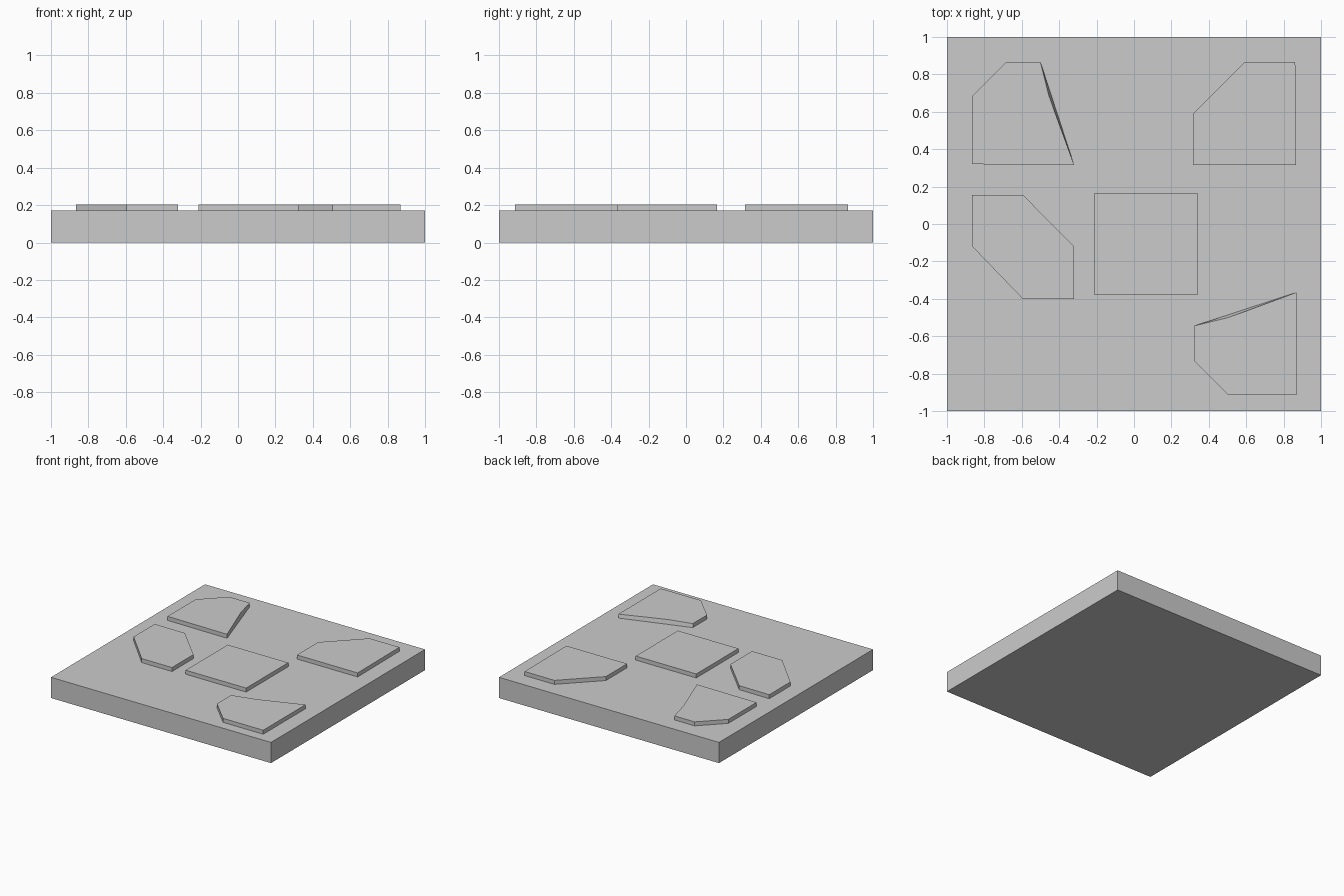
import bpy
import bmesh

if "Cube" in bpy.data.objects:
    bpy.data.objects.remove(bpy.data.objects["Cube"])

BASE_TOP = 0.17
PLATE_TOP = 0.203


def prism(name, bottom, z0, z1, top=None):
    """Closed prism from a counter-clockwise outline; top may differ slightly."""
    top = top or bottom
    n = len(bottom)
    bm = bmesh.new()
    lo = [bm.verts.new((x, y, z0)) for x, y in bottom]
    hi = [bm.verts.new((x, y, z1)) for x, y in top]
    bm.faces.new(lo[::-1])
    bm.faces.new(hi)
    for i in range(n):
        j = (i + 1) % n
        bm.faces.new((lo[i], lo[j], hi[j], hi[i]))
    bmesh.ops.recalc_face_normals(bm, faces=bm.faces)
    mesh = bpy.data.meshes.new(name)
    bm.to_mesh(mesh)
    bm.free()
    obj = bpy.data.objects.new(name, mesh)
    bpy.context.collection.objects.link(obj)
    return obj


# Square slab
prism("base_slab", [(-1, -1), (1, -1), (1, 1), (-1, 1)], 0, BASE_TOP)

# Plain raised plates
plates = {
    "square_plate": [(-0.21, -0.38), (0.34, -0.38), (0.34, 0.167), (-0.21, 0.167)],
    "chamfered_plate": [(0.315, 0.315), (0.867, 0.315), (0.862, 0.865),
                        (0.59, 0.865), (0.315, 0.59)],
    "hexagon_plate": [(-0.865, -0.12), (-0.595, -0.4), (-0.32, -0.4),
                      (-0.32, -0.12), (-0.59, 0.152), (-0.865, 0.155)],
}
for name, outline in plates.items():
    prism(name, outline, BASE_TOP, PLATE_TOP)

# Pointed plates: the slanted side bends slightly inward at the top
pointed = {
    "back_pointed_plate": ([(-0.5, 0.865), (-0.685, 0.865), (-0.865, 0.685),
                            (-0.865, 0.32), (-0.32, 0.315)], (-0.455, 0.685)),
    "front_pointed_plate": ([(0.87, -0.365), (0.32, -0.545), (0.32, -0.73),
                             (0.505, -0.915), (0.87, -0.915)], (0.505, -0.5)),
}
for name, (outline, dent) in pointed.items():
    if name.startswith("back"):
        lower, upper = outline + [(-0.441, 0.685)], outline + [dent]
    else:
        lower = outline[:1] + [(0.505, -0.485)] + outline[1:]
        upper = outline[:1] + [dent] + outline[1:]
    prism(name, lower, BASE_TOP, PLATE_TOP, upper)
